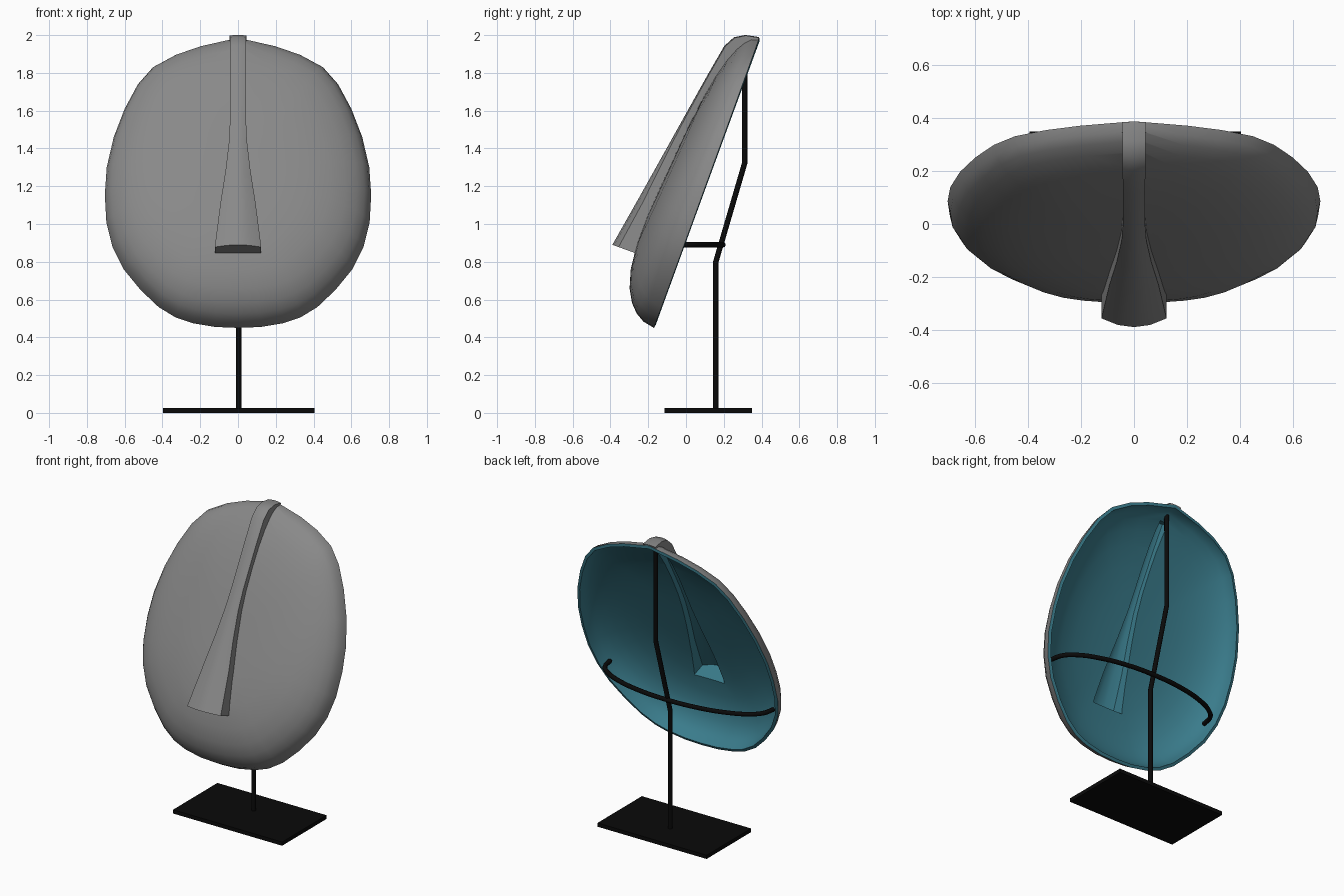
import bpy, bmesh
from mathutils import Vector

if "Cube" in bpy.data.objects:
    bpy.data.objects.remove(bpy.data.objects["Cube"])


def material(name, rgb):
    m = bpy.data.materials.new(name)
    m.diffuse_color = (*rgb, 1)
    m.use_nodes = True
    m.node_tree.nodes["Principled BSDF"].inputs["Base Color"].default_value = m.diffuse_color
    return m


GREY = material("dark_grey", (0.25, 0.25, 0.25))
TEAL = material("teal_inside", (0.042, 0.2, 0.26))
BLACK = material("black_metal", (0.003, 0.003, 0.003))
MID = 0.8           # centre of the mask along its tilted height


def tilt(x, u, w):
    """Mask space (across, up along rim plane, out from rim plane) to world."""
    return Vector((x, -0.17 + 0.342 * u - 0.94 * w, 0.45 + 0.94 * u + 0.342 * w))


def dome(u, s):
    """Face height at height u, s = 1 at the rim and 0 at the centre."""
    return (0.30 - 0.13 * u + 0.03 * u * u) * max(0, 1 - s ** 3) ** 0.5


def face(u):
    return dome(u, (MID - u) / 0.8 if u < MID else (u - MID) / 0.83)


def loft(name, rings, cap_start=True, poke_end=False, slot=0):
    bm = bmesh.new()
    rows = [[bm.verts.new(p) for p in r] for r in rings]
    n = len(rows[0])
    for a, b in zip(rows, rows[1:]):
        for i in range(n):
            j = (i + 1) % n
            bm.faces.new((a[i], a[j], b[j], b[i]))
    if cap_start:
        bm.faces.new(rows[0][::-1])
    end = bm.faces.new(rows[-1])
    bmesh.ops.recalc_face_normals(bm, faces=bm.faces)
    bm.normal_update()
    if not cap_start and end.normal.y > 0:
        bmesh.ops.reverse_faces(bm, faces=bm.faces)
    if poke_end:
        bmesh.ops.poke(bm, faces=[end])
    for f in bm.faces:
        f.material_index = slot
    me = bpy.data.meshes.new(name)
    bm.to_mesh(me)
    bm.free()
    me.materials.append(GREY)
    me.materials.append(TEAL)
    ob = bpy.data.objects.new(name, me)
    bpy.context.collection.objects.link(ob)
    return ob


def activate(ob):
    bpy.ops.object.select_all(action='DESELECT')
    ob.select_set(True)
    bpy.context.view_layer.objects.active = ob


def boolean(ob, other, op):
    m = ob.modifiers.new(op, 'BOOLEAN')
    m.operation, m.object, m.solver = op, other, 'EXACT'
    activate(ob)
    bpy.ops.object.modifier_apply(modifier=m.name)
    bpy.data.objects.remove(other)


# Mask shell: right half of the rim outline as (x, front-view z), mirrored
half = [(0, .45), (.12, .455), (.24, .475), (.33, .505), (.42, .56), (.515, .65),
        (.605, .76), (.665, .88), (.697, 1.01), (.705, 1.155), (.695, 1.30),
        (.658, 1.46), (.60, 1.61), (.53, 1.74), (.45, 1.83), (.33, 1.895),
        (.20, 1.94), (0, 1.985)]
rim = half + [(-x, z) for x, z in half[-2:0:-1]]
rim = [(x, (z - 0.45) / 0.94) for x, z in rim]
rings = []
for s in (1, .985, .95, .895, .81, .69, .53, .34, .15):
    ring = []
    for x, u in rim:
        v = MID + (u - MID) * s
        ring.append(tilt(x * s, v, dome(v, s)))
    rings.append(ring)
mask = loft("mask", rings, cap_start=False, poke_end=True)
sol = mask.modifiers.new("thickness", 'SOLIDIFY')
sol.thickness, sol.offset, sol.use_even_offset = 0.02, -1, True
sol.material_offset = sol.material_offset_rim = 1
activate(mask)
bpy.ops.object.modifier_apply(modifier=sol.name)

# Nose: base (u, w), ridge (u, w), half width, crown height
nose_rows = [((.338, .220), (.338, .357), .123, .035)]
for u, w, h, c in [(.6, .313, .093, .03), (.79, .282, .066, .02),
                   (.97, .253, .047, .012), (1.1, .232, .042, .008),
                   (1.36, .19, .042, .006), (1.53, .16, .043, .006)]:
    nose_rows.append(((u, face(u) - .012), (u, w), h, c))
nose_rows += [((1.575, .062), (1.590, .128), .043, .006),
              ((1.608, .035), (1.622, .076), .044, .005),
              ((1.618, .003), (1.637, .003), .045, .004)]


def nose_ring(row, inset=0, drop=0, shift=0):
    base, top, h, c = row
    b, t = Vector(base), Vector(top)
    d = (t - b).normalized()
    b, t, h = b - d * drop, t - d * inset, h - inset * 0.6
    b.x += shift
    t.x += shift
    pts = [(-1, b), (-1, t - d * c), (-.5, t - d * c * .25), (0, t),
           (.5, t - d * c * .25), (1, t - d * c), (1, b)]
    return [tilt(k * h, p.x, p.y) for k, p in pts]


nose = loft("nose", [nose_ring(r) for r in nose_rows])
hollow = loft("nose_hollow", [nose_ring(r, .02, .06, .02 if i == 0 else 0)
                              for i, r in enumerate(nose_rows[:7])], slot=1)
hollow.hide_render = True
boolean(mask, nose, 'UNION')
boolean(mask, hollow, 'DIFFERENCE')
activate(mask)
bpy.ops.object.shade_smooth_by_angle(angle=0.6)

# Stand: base plate
bpy.ops.mesh.primitive_cube_add(size=1, location=(0.004, 0.1175, 0.0125))
plate = bpy.context.object
plate.name = "base_plate"
plate.scale = (0.8, 0.465, 0.025)
plate.data.materials.append(BLACK)


def rod(name, pts, smooth=False):
    cu = bpy.data.curves.new(name, 'CURVE')
    cu.dimensions = '3D'
    cu.bevel_depth, cu.bevel_resolution, cu.use_fill_caps = 0.0145, 2, True
    sp = cu.splines.new('BEZIER')
    sp.bezier_points.add(len(pts) - 1)
    sp.resolution_u = 5 if smooth else 1
    for bp, p in zip(sp.bezier_points, pts):
        bp.co = p
        bp.handle_left_type = bp.handle_right_type = 'AUTO' if smooth else 'VECTOR'
    cu.materials.append(BLACK)
    ob = bpy.data.objects.new(name, cu)
    bpy.context.collection.objects.link(ob)


# Bent post and curved crossbar
rod("post", [(.004, .158, .02), (.004, .158, .8), (.004, .31, 1.32), (.004, .31, 1.95)])
arc = [(0, .196), (.2, .184), (.4, .138), (.52, .08), (.58, .02), (.60, -.06)]
path = [(-x, y) for x, y in arc[:0:-1]] + arc
rod("crossbar", [(x, y, .89) for x, y in path], smooth=True)
